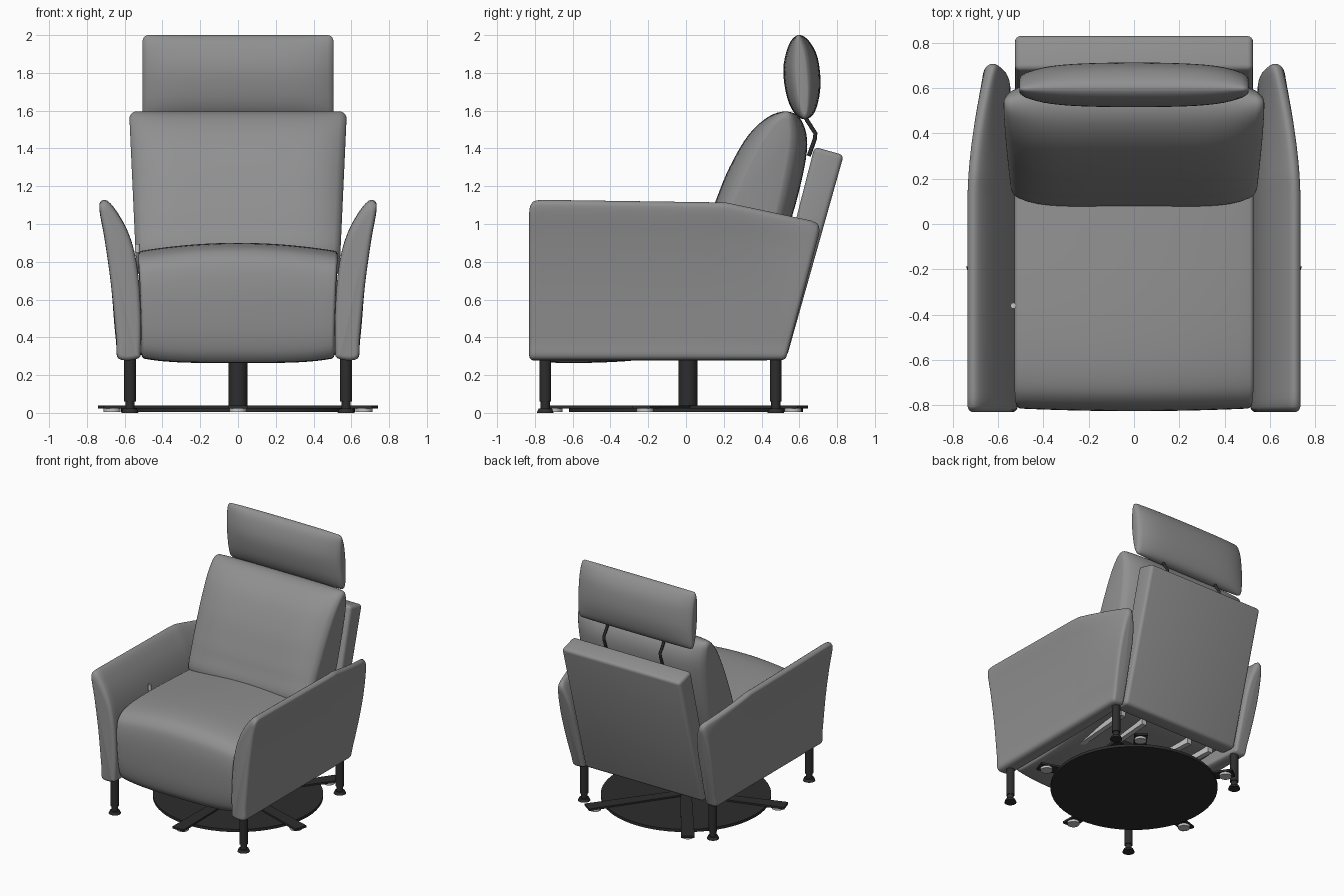
import bpy, bmesh, math
from mathutils import Vector

cube = bpy.data.objects.get("Cube")
if cube:
    bpy.data.objects.remove(cube)


def material(name, rgb):
    m = bpy.data.materials.new(name)
    m.use_nodes = True
    m.diffuse_color = (*rgb, 1)
    m.node_tree.nodes["Principled BSDF"].inputs["Base Color"].default_value = (*rgb, 1)
    return m


LEATHER = material("grey leather", (0.28, 0.28, 0.28))
BLACK = material("black metal", (0.026, 0.026, 0.026))
SILVER = material("silver metal", (0.55, 0.55, 0.55))


def finish(name, bm, mat, angle=40):
    bmesh.ops.recalc_face_normals(bm, faces=bm.faces)
    me = bpy.data.meshes.new(name)
    bm.to_mesh(me)
    bm.free()
    me.materials.append(mat)
    for p in me.polygons:
        p.use_smooth = True
    me.set_sharp_from_angle(angle=math.radians(angle))
    ob = bpy.data.objects.new(name, me)
    bpy.context.collection.objects.link(ob)


def smooth_loop(pts, n=5):
    """Closed Catmull-Rom curve through 2D points."""
    pts = [Vector(p) for p in pts]
    out = []
    for i in range(len(pts)):
        a, b, c, d = (pts[(i + k - 1) % len(pts)] for k in range(4))
        for s in range(n):
            t = s / n
            out.append(0.5 * (2 * b + (c - a) * t + (2 * a - 5 * b + 4 * c - d) * t * t
                              + (3 * b - a - 3 * c + d) * t ** 3))
    return out


def inset(loop, d):
    """Move a closed 2D loop inward by d."""
    n = len(loop)
    area = sum(loop[i - 1].cross(loop[i]) for i in range(n))
    out = []
    for i, p in enumerate(loop):
        tan = (loop[(i + 1) % n] - loop[i - 1]).normalized()
        out.append(p + Vector((-tan.y, tan.x)) * math.copysign(d, area))
    return out


def stations(a, b, r, inner=24, arc=5):
    """Positions from a to b with the insets that round both ends."""
    start = [(a + r * (1 - math.cos(q)), r * (1 - math.sin(q)))
             for q in (k / arc * math.pi / 2 for k in range(arc + 1))]
    mid = [(a + r + (b - a - 2 * r) * k / inner, 0) for k in range(1, inner)]
    return start + mid + [(a + b - t, i) for t, i in reversed(start)]


def skin(name, rings, mat):
    bm = bmesh.new()
    rows = [[bm.verts.new(p) for p in ring] for ring in rings]
    for r0, r1 in zip(rows, rows[1:]):
        for i in range(len(r0)):
            bm.faces.new((r0[i - 1], r0[i], r1[i], r1[i - 1]))
    bm.faces.new(rows[0])
    bm.faces.new(rows[-1])
    finish(name, bm, mat)


def cushion(name, profile, half, r, warp):
    """Side profile (y, z) swept across x; warp(t, x, y, z) shapes it, t = -1..1."""
    loop = smooth_loop(profile)
    skin(name, [[warp(x / half, x, *p) for p in inset(loop, d)]
                for x, d in stations(-half, half, r)], LEATHER)


def cylinder(name, x, y, z0, z1, r, mat, r_top=None, seg=32):
    bm = bmesh.new()
    bmesh.ops.create_cone(bm, cap_ends=True, segments=seg, radius1=r,
                          radius2=r if r_top is None else r_top, depth=z1 - z0)
    bmesh.ops.translate(bm, verts=bm.verts, vec=(x, y, (z0 + z1) / 2))
    finish(name, bm, mat)


def prism(name, outline, to3d, a, b, mat, bevel=0.0):
    """Flat outline extruded from a to b."""
    bm = bmesh.new()
    rows = [[bm.verts.new(to3d(p, q, h)) for p, q in outline] for h in (a, b)]
    for i in range(len(outline)):
        bm.faces.new((rows[0][i - 1], rows[0][i], rows[1][i], rows[1][i - 1]))
    for row in rows:
        bm.faces.new(row)
    bmesh.ops.recalc_face_normals(bm, faces=bm.faces)
    if bevel:
        bmesh.ops.bevel(bm, geom=bm.edges[:], offset=bevel, segments=4, profile=0.5,
                        affect='EDGES')
    finish(name, bm, mat)


# Seat with a crowned top
def seat_warp(t, x, y, z):
    up = max(0, min(1, (z - 0.27) / 0.6))
    return (x * (0.965 + 0.035 * up ** 2), y + 0.012 * t * t,
            z - 0.045 * t * t * up + 0.025 * t ** 4 * (1 - up))


cushion("seat", [(-0.77, 0.29), (-0.81, 0.40), (-0.825, 0.6), (-0.817, 0.75), (-0.785, 0.83),
                 (-0.7, 0.88), (-0.5, 0.9), (-0.1, 0.89), (0.3, 0.86), (0.44, 0.78),
                 (0.45, 0.5), (0.4, 0.36), (0.1, 0.33), (-0.3, 0.275), (-0.68, 0.265)],
        0.528, 0.018, seat_warp)


# Back cushion, wider toward the top, its sides pinched to a thin edge
def back_warp(t, x, y, z):
    mid = 0.365 + 0.34 * (z - 1.1)
    pinch = 0.25 + 0.38 * max(0, z - 0.85)
    return (x * (1 + 0.08 * (z - 1.5)), mid + (y - mid) * (1 - pinch * t ** 6), z)


cushion("back_cushion", [(0.08, 0.84), (0.115, 1.0), (0.16, 1.13), (0.23, 1.3), (0.33, 1.47),
                         (0.44, 1.57), (0.54, 1.595), (0.61, 1.55), (0.642, 1.42), (0.605, 1.2),
                         (0.53, 0.95), (0.43, 0.76), (0.2, 0.73)], 0.572, 0.038, back_warp)


# Headrest pillow, thin at its ends
def head_warp(t, x, y, z):
    mid = 0.61 - 0.09 * (z - 1.78)
    return (x, mid + (y - mid) * (1 - 0.2 * t * t - 0.4 * t ** 6), z)


cushion("headrest", [(0.595, 2.0), (0.545, 1.95), (0.515, 1.82), (0.535, 1.67), (0.58, 1.58),
                     (0.635, 1.555), (0.685, 1.6), (0.712, 1.73), (0.697, 1.88), (0.65, 1.97)],
        0.505, 0.03, head_warp)

# Back shell
prism("back_shell", [(0.835, 1.365), (0.68, 1.408), (0.4, 0.31), (0.535, 0.3)],
      lambda y, z, x: (x, y, z), -0.525, 0.525, LEATHER, 0.025)

# Flared armrests, upright and lower toward the back
ARM = smooth_loop([(0.53, 0.288), (0.632, 0.288), (0.645, 0.4), (0.672, 0.68), (0.705, 0.92),
                   (0.733, 1.08), (0.724, 1.12), (0.692, 1.122), (0.645, 1.07), (0.588, 0.97),
                   (0.548, 0.85), (0.525, 0.7), (0.514, 0.5), (0.516, 0.34)])
CORNER = 0.055


def arm_point(side, s, x, z):
    u = s / 1.5
    h = (z - 0.288) / 0.835
    v = max(0, (u - 0.6) / 0.4) ** 1.7
    near = CORNER - min(s, 1.5 - s, CORNER)
    top = 1.125 - 0.015 * min(u / 0.66, 1) - 0.108 * max(0, (u - 0.66) / 0.34)
    top -= 0.75 * (CORNER - math.sqrt(CORNER ** 2 - near ** 2))
    zz = 0.288 + h * (top - 0.288)
    back = 0.53 + 0.265 * (zz - 0.29)
    mid = 0.59 + 0.12 * h ** 3
    slim = 0.6 + 0.02 * h + (x - mid) * 0.8
    return (side * (x + (slim - x) * v), -0.83 + u * (back + 0.83), zz)


for side, label in ((1, "left"), (-1, "right")):
    skin(label + "_armrest", [[arm_point(side, s, *p) for p in inset(ARM, d)]
                              for s, d in stations(0, 1.5, 0.026, 45)], LEATHER)
    # Legs with glide feet
    for y, end in ((-0.745, "front"), (0.475, "back")):
        x = side * 0.572
        leg = f"{label}_{end}_leg"
        cylinder(leg, x, y, 0.06, 0.3, 0.031, BLACK)
        cylinder(leg + "_stem", x, y, 0.02, 0.06, 0.024, BLACK)
        cylinder(leg + "_foot", x, y, 0.0, 0.022, 0.045, BLACK, 0.036)
    # Headrest rods
    cu = bpy.data.curves.new(label + "_headrest_rod", 'CURVE')
    cu.dimensions = '3D'
    cu.bevel_depth = 0.011
    cu.use_fill_caps = True
    sp = cu.splines.new('POLY')
    path = [(0.63, 1.6), (0.64, 1.55), (0.685, 1.48), (0.682, 1.45), (0.65, 1.36)]
    sp.points.add(len(path) - 1)
    for pt, (y, z) in zip(sp.points, path):
        pt.co = (side * 0.25, y, z, 1)
    cu.materials.append(BLACK)
    bpy.context.collection.objects.link(bpy.data.objects.new(cu.name, cu))
    # Mechanism rails under the seat
    for k, x in enumerate((0.16, 0.36)):
        prism(f"{label}_seat_rail_{k + 1}",
              [(x, -0.2), (x + 0.04, -0.2), (x + 0.08, 0.38), (x + 0.04, 0.38)],
              lambda p, q, z: (side * p, q, z), 0.3, 0.355, SILVER)

# Frame bar carried by the column
prism("frame_bar", [(-0.22, -0.05), (0.22, -0.05), (0.22, 0.07), (-0.22, 0.07)],
      lambda p, q, z: (p, q, z), 0.295, 0.35, BLACK)

# Swivel base: column, floor disc and five spokes with glides
cylinder("column", 0, 0.01, 0.02, 0.34, 0.05, BLACK)
cylinder("floor_disc", 0, 0, 0.004, 0.026, 0.62, BLACK, seg=64)
for i in range(5):
    a = math.radians(-90 + 72 * i)
    c, s = math.cos(a), math.sin(a)
    prism(f"spoke_{i + 1}", [(0, -0.04), (0.762, -0.05), (0.762, 0.05), (0, 0.04)],
          lambda p, q, z: (p * c - q * s, p * s + q * c, z), 0.022, 0.038, BLACK)
    cylinder(f"glide_{i + 1}", 0.7 * c, 0.7 * s, 0.004, 0.022, 0.045, SILVER)

# Release knob on the inside of the right armrest
cylinder("release_knob", -0.532, -0.36, 0.85, 0.895, 0.013, SILVER, seg=16)
